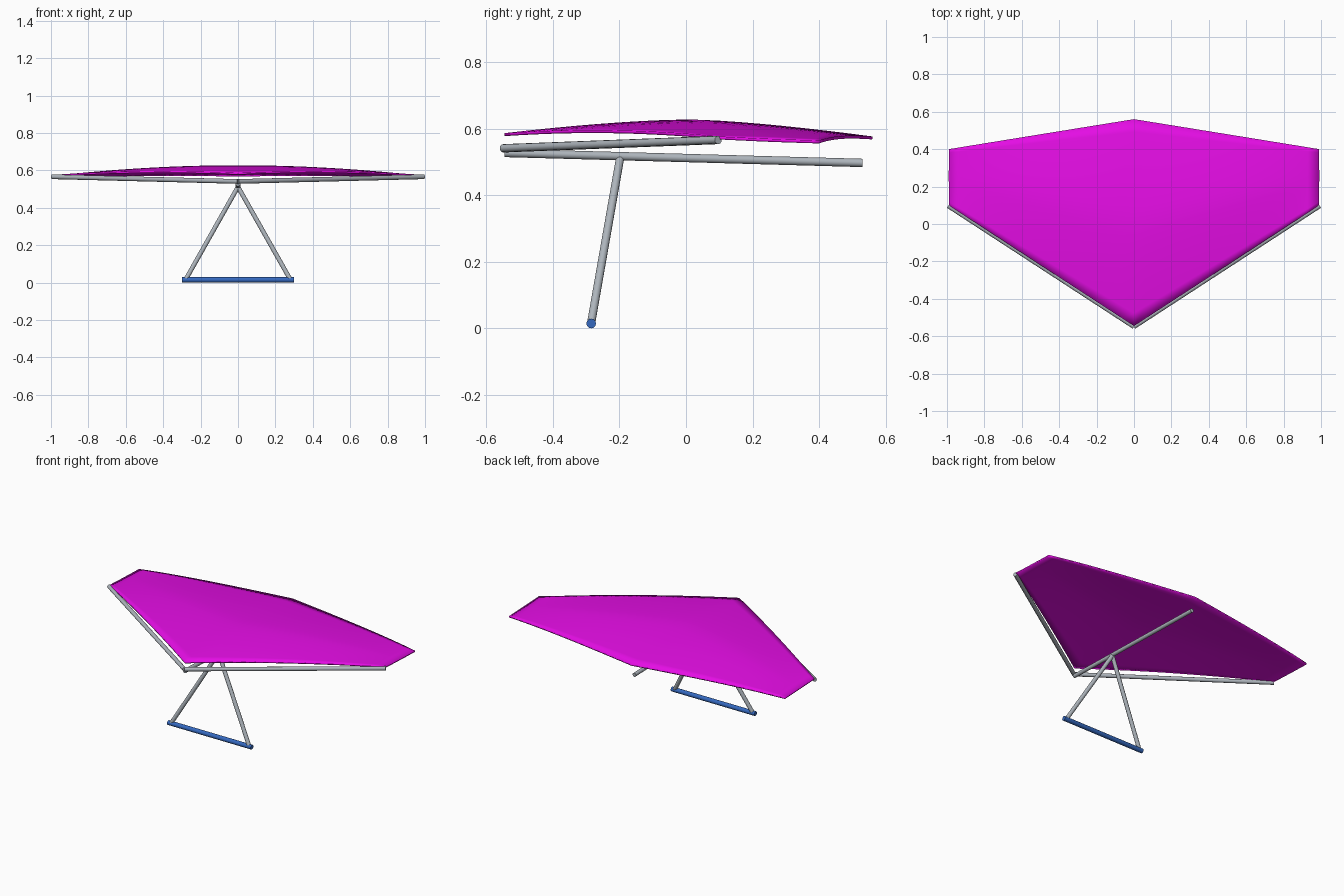
import bpy, bmesh
from mathutils import Vector

if "Cube" in bpy.data.objects:
    bpy.data.objects.remove(bpy.data.objects["Cube"])


def material(name, rgb):
    m = bpy.data.materials.new(name)
    m.diffuse_color = (*rgb, 1)
    m.use_nodes = True
    m.node_tree.nodes["Principled BSDF"].inputs["Base Color"].default_value = m.diffuse_color
    return m


MAGENTA = material("magenta fabric", (0.78, 0.004, 0.78))
GREY = material("grey tube", (0.42, 0.46, 0.50))
BLUE = material("blue grip", (0.035, 0.14, 0.52))


def finish(bm, name, mat, angle):
    mesh = bpy.data.meshes.new(name)
    bm.to_mesh(mesh)
    bm.free()
    ob = bpy.data.objects.new(name, mesh)
    bpy.context.collection.objects.link(ob)
    mesh.materials.append(mat)
    bpy.ops.object.select_all(action='DESELECT')
    ob.select_set(True)
    bpy.context.view_layer.objects.active = ob
    bpy.ops.object.shade_smooth_by_angle(angle=angle)
    return ob


def tube(name, a, b, radius, mat):
    a, b = Vector(a), Vector(b)
    bm = bmesh.new()
    bmesh.ops.create_cone(bm, cap_ends=True, segments=12, radius1=radius,
                          radius2=radius, depth=(b - a).length)
    turn = (b - a).to_track_quat('Z', 'Y').to_matrix().to_4x4()
    turn.translation = (a + b) / 2
    bm.transform(turn)
    return finish(bm, name, mat, 0.7)


def sail_point(s, v):
    """s: span from -1 to 1, v: chord from leading (0) to trailing (1) edge."""
    u = abs(s)
    y = (-0.545 + 0.645 * u) * (1 - v) + (0.56 - 0.16 * u) * v
    lead = 0.582 + 0.045 * u - 0.055 * u * u
    trail = 0.572 + 0.012 * u * (1 - u) - 0.012 * u ** 4
    ridge = 0.623 - 0.058 * u * u
    base = lead * (1 - v) + trail * v
    camber = ridge - (lead + trail) / 2
    return 0.99 * s, y, base + camber * (1 - abs(2 * v - 1) ** 1.5)


# Cambered sail
SPAN, CHORD = 32, 16
bm = bmesh.new()
rows = [[bm.verts.new(sail_point(2 * i / SPAN - 1, j / CHORD))
         for j in range(CHORD + 1)] for i in range(SPAN + 1)]
for r0, r1 in zip(rows, rows[1:]):
    for j in range(CHORD):
        bm.faces.new((r0[j], r1[j], r1[j + 1], r0[j + 1]))
sail = finish(bm, "sail", MAGENTA, 0.6)
cloth = sail.modifiers.new("cloth thickness", 'SOLIDIFY')
cloth.thickness = 0.009
cloth.offset = 0

# Frame: keel, leading edge spars and control frame
tube("keel", (0, -0.545, 0.527), (0, 0.53, 0.497), 0.0125, GREY)
for side, label in ((-1, "left"), (1, "right")):
    tube(label + "_leading_spar", (0, -0.549, 0.541), (side * 0.993, 0.097, 0.566), 0.0125, GREY)
    tube(label + "_upright", (0, -0.198, 0.512), (side * 0.28, -0.285, 0.016), 0.0125, GREY)
tube("control_bar", (-0.3, -0.285, 0.0145), (0.3, -0.285, 0.0145), 0.0145, BLUE)
